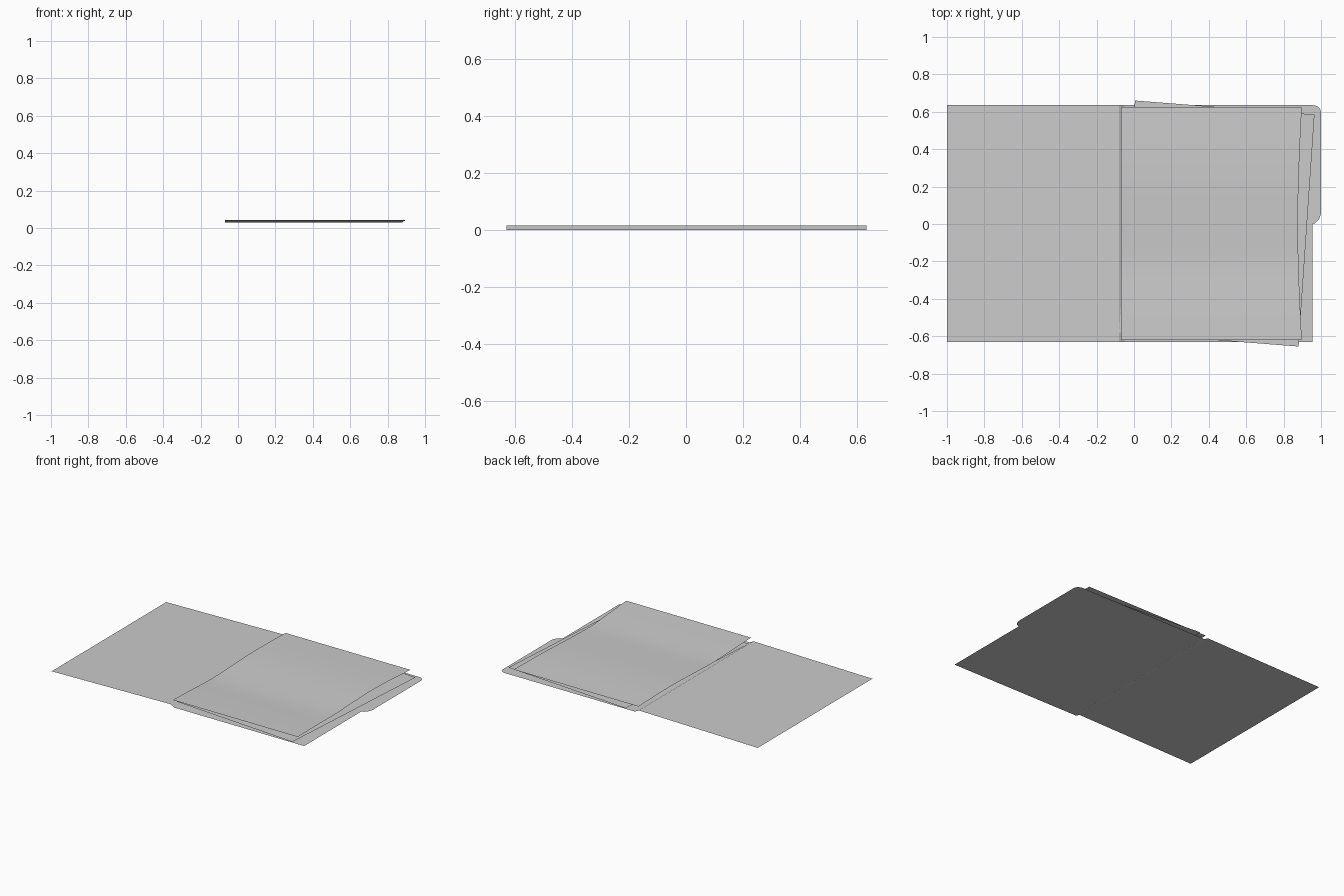
import bpy, math
from mathutils import Vector

if "Cube" in bpy.data.objects:
    bpy.data.objects.remove(bpy.data.objects["Cube"])


def make(name, verts, faces, smooth=False):
    me = bpy.data.meshes.new(name)
    me.from_pydata(verts, [], faces)
    me.update()
    ob = bpy.data.objects.new(name, me)
    bpy.context.collection.objects.link(ob)
    for p in me.polygons:
        p.use_smooth = smooth
    return ob


def smooth_interp(pts, t):
    # Cosine-free Catmull-Rom lookup through (y, value) points
    for i in range(len(pts) - 1):
        (a, va), (b, vb) = pts[i], pts[i + 1]
        if t <= b or i == len(pts) - 2:
            v0 = pts[max(i - 1, 0)][1]
            v3 = pts[min(i + 2, len(pts) - 1)][1]
            u = (t - a) / (b - a)
            return 0.5 * (2 * va + (vb - v0) * u + (2 * v0 - 5 * va + 4 * vb - v3) * u**2
                          + (3 * va - v0 - 3 * vb + v3) * u**3)


Y0, Y1 = -0.632, 0.635

# Folder back cover with its rounded index tab
tab = [(0.955, Y0), (0.955, 0.0), (0.97, 0.005), (0.985, 0.02), (0.995, 0.038), (1.0, 0.06),
       (1.0, 0.6), (0.995, 0.615), (0.985, 0.626), (0.97, 0.633), (0.955, Y1)]
outline = [(-0.05, Y1), (-0.05, Y0)] + tab
make("folder_back_cover", [(x, y, 0.0) for x, y in outline], [list(range(len(outline)))])

# Folder front cover, opened flat, with the narrow spine fold
profile = [(-1.0, 0.0), (-0.08, 0.016), (-0.05, 0.0)]
verts = [(x, y, z) for x, z in profile for y in (Y0, Y1)]
make("folder_front_cover", verts, [(0, 2, 3, 1), (2, 4, 5, 3)])

# Lower sheet, turned slightly askew
make("lower_sheet", [(-0.08, -0.58, 0.0175), (0.88, -0.655, 0.0175),
                     (0.965, 0.585, 0.0175), (0.005, 0.66, 0.0175)], [(0, 1, 2, 3)])

# Upper sheet, gently rippled, with a slightly curled right edge
wave = [(-0.62, 0.043), (-0.42, 0.037), (-0.2, 0.029), (0.0, 0.035),
        (0.2, 0.042), (0.42, 0.042), (0.625, 0.037)]
edge = [(-0.62, 0.896), (-0.42, 0.887), (-0.2, 0.879), (0.0, 0.877),
        (0.2, 0.879), (0.42, 0.887), (0.625, 0.896)]
N = 24
verts, faces = [], []
for i in range(N + 1):
    y = -0.62 + 1.245 * i / N
    z = smooth_interp(wave, y)
    verts += [(-0.07, y, z), (smooth_interp(edge, y), y, z)]
for i in range(N):
    a = 2 * i
    faces.append((a, a + 1, a + 3, a + 2))
make("upper_sheet", verts, faces, True)
